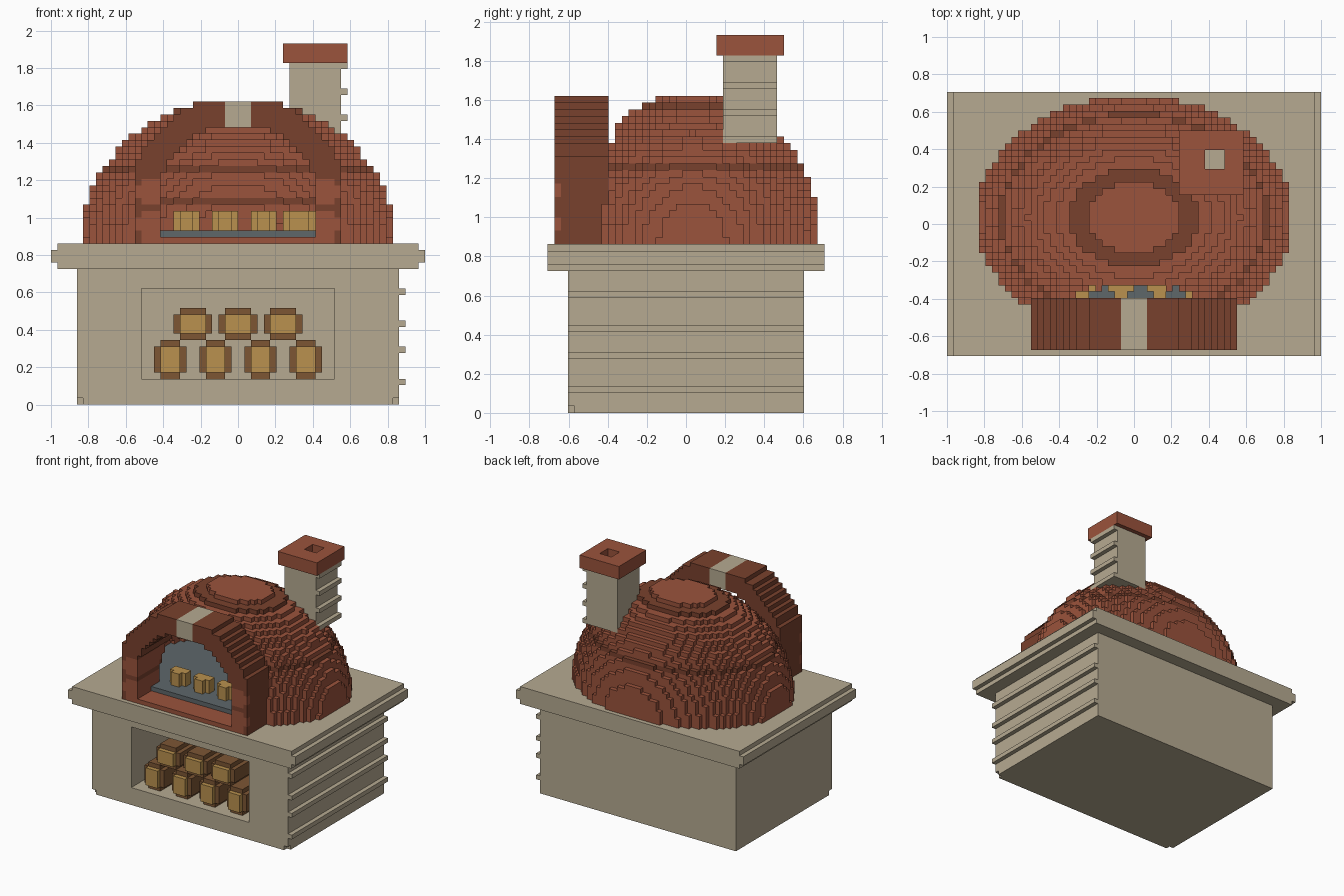
import bpy, bmesh, math

V = 2 / 58  # size of one block; all positions below are counted in blocks

if "Cube" in bpy.data.objects:
    bpy.data.objects.remove(bpy.data.objects["Cube"], do_unlink=True)


def material(name, rgb):
    lin = [((c / 255 + 0.055) / 1.055) ** 2.4 for c in rgb] + [1.0]
    m = bpy.data.materials.new(name)
    m.use_nodes = True
    m.diffuse_color = lin
    m.node_tree.nodes["Principled BSDF"].inputs["Base Color"].default_value = lin
    return m


STONE = material("stone", (182, 170, 145))
BRICK = material("brick", (155, 83, 60))
DARK = material("dark_brick", (121, 65, 45))
WOOD = material("cut_wood", (186, 145, 78))
BARK = material("bark", (125, 86, 52))
SLATE = material("slate", (94, 103, 106))


def finish(bm, name, mats):
    me = bpy.data.meshes.new(name)
    bm.to_mesh(me)
    bm.free()
    for m in mats:
        me.materials.append(m)
    ob = bpy.data.objects.new(name, me)
    bpy.context.collection.objects.link(ob)
    return ob


def boxes(name, mat, *spans):
    """Boxes given as (x0, x1, y0, y1, z0, z1) in blocks."""
    bm = bmesh.new()
    for s in spans:
        verts = bmesh.ops.create_cube(bm, size=1)["verts"]
        for v in verts:
            v.co = [V * (s[2 * a] if v.co[a] < 0 else s[2 * a + 1]) for a in range(3)]
    return finish(bm, name, [mat])


DIRS = [(0, 1), (0, -1), (1, 1), (1, -1), (2, 1), (2, -1)]


def blocks(name, cells):
    """Outer skin of a set of blocks {(i, j, k): material}; y is centred on j."""
    bm = bmesh.new()
    mats = list(dict.fromkeys(cells.values()))
    cache = {}

    def vert(p):
        if p not in cache:
            cache[p] = bm.verts.new((p[0] * V, (p[1] - 0.5) * V, p[2] * V))
        return cache[p]

    for c, mat in cells.items():
        for axis, sign in DIRS:
            n = list(c)
            n[axis] += sign
            if tuple(n) in cells:
                continue
            b, d = (axis + 1) % 3, (axis + 2) % 3
            ring = []
            for u, w in [(0, 0), (1, 0), (1, 1), (0, 1)][::sign]:
                p = list(c)
                p[axis] += sign > 0
                p[b] += u
                p[d] += w
                ring.append(vert(tuple(p)))
            bm.faces.new(ring).material_index = mats.index(mat)
    return finish(bm, name, mats)


def grid(i0, i1, j0, j1, k0, k1):
    return ((i, j, k) for i in range(i0, i1) for j in range(j0, j1) for k in range(k0, k1))


# Stone base with a wood niche and nicked front corners
base = boxes("base", STONE, (-25, 25, -17.5, 17.5, 0, 21))
cutter = boxes("niche_cutter", STONE, (-15, 15, -19, -1, 4, 18),
               (-26, -24, -19, -16.5, -1, 1), (24, 26, -19, -16.5, -1, 1))
cutter.hide_render = True
mod = base.modifiers.new("niche", "BOOLEAN")
mod.operation, mod.solver, mod.object = "DIFFERENCE", "EXACT", cutter
bpy.context.view_layer.objects.active = base
bpy.ops.object.modifier_apply(modifier=mod.name)
bpy.data.objects.remove(cutter, do_unlink=True)
boxes("base_ridges", STONE, *[(25, 26, -17.5, 17.5, z, z + 1) for z in (3, 8, 12, 17)])

# Counter slab with side lips
boxes("counter", STONE, (-28, 28, -20.5, 20.5, 21, 25))
for side, x in (("right", -29), ("left", 28)):
    boxes("counter_lip_" + side, STONE, (x, x + 1, -20.5, 20.5, 22, 24))


# Firewood stack: bark with clipped corners, pale cut end standing proud
def log(name, x, z, w, h):
    boxes(name + "_bark", BARK, (x + 1, x + w - 1, -15.5, -2, z, z + h),
          (x, x + w, -15.5, -2, z + 1, z + h - 1))
    boxes(name + "_end", WOOD, (x + 1, x + w - 1, -16.5, -15.5, z + 1, z + h - 1))


for n, x in enumerate((-13, -6, 1, 8)):
    log("lower_log_%d" % (n + 1), x, 4, 5, 6)
for n, x in enumerate((-10, -3, 4)):
    log("upper_log_%d" % (n + 1), x, 10, 6, 5)


def ellipsoid(c, shrink=0):
    x, y, z = c[0] + 0.5, c[1] - 1, c[2] - 24.5
    return (x / (24.4 - shrink)) ** 2 + (y / (18.9 - shrink)) ** 2 + (z / (22.45 - shrink)) ** 2


def in_opening(c):
    x, z = abs(c[0] + 0.5), c[2] + 0.5 - 31
    return x < 12 and (z < 0 or (z < 12 and math.hypot(x, z) < 12.6))


# Hollow dome with dark courses, open at the front
dome = {}
for c in grid(-25, 25, -18, 21, 25, 47):
    i, j, k = c
    if ellipsoid(c) > 1 or ellipsoid(c, 3) < 1:
        continue
    if j < 0 and in_opening(c) or j < -11 and -16 <= i < 16:
        continue
    inner_course = k == 31 and ellipsoid(c, 1) < 1
    dome[c] = DARK if k in (36, 45) or inner_course else BRICK
blocks("dome", dome)

# Hearth: brick bed and slate floor
bed, floor = {}, {}
for c in grid(-22, 22, -19, 18, 25, 27):
    i, j, k = c
    if ellipsoid(c, 3) < 1 and j > -12 or (j < 0 and -12 <= i < 12):
        if k == 25:
            bed[c] = BRICK
        elif j >= -14:
            floor[c] = SLATE
blocks("hearth_bed", bed)
blocks("hearth_floor", floor)

# Entrance arch with lighter bricks in the pillars
arch = {}
for c in grid(-16, 16, -19, -11, 25, 47):
    i, j, k = c
    x, z = abs(i + 0.5), k + 0.5 - 31
    if in_opening(c) or (z > 0 and math.hypot(x, z) > 16.85) or (x < 2 and k >= 43):
        continue
    light = 26 <= k < 30 or 31 <= k < 35
    rounded = k in (26, 29, 31, 34) and x > 15
    face = j == -19 or x < 14
    arch[c] = BRICK if k == 25 and x < 15 or (light and face and not rounded) else DARK
blocks("arch", arch)
boxes("keystone", STONE, (-2, 2, -19.5, -11.5, 43, 47))

# Loaves on the hearth
for n, (x, w) in enumerate(((-10, 4), (-4, 4), (2, 4), (7, 5))):
    loaf = {}
    for i, j, k in grid(0, w, 0, 4, 0, 3):
        corner = i in (0, w - 1) and j in (0, 3)
        top_back = k == 2 and j == 3
        if not corner and not top_back:
            loaf[(x + i, j - 11, k + 27)] = WOOD
    blocks("loaf_%d" % (n + 1), loaf)

# Chimney with side ridges and a hollow brick cap
boxes("chimney", STONE, (8, 16, 5.5, 13.5, 40, 53))
boxes("chimney_ridges", STONE, *[(16, 17, 5.5, 13.5, z, z + 1) for z in (40, 44, 48, 52)])
blocks("chimney_cap", {c: BRICK for c in grid(7, 17, 5, 15, 53, 56)
                       if not (11 <= c[0] < 14 and 9 <= c[1] < 12)})
